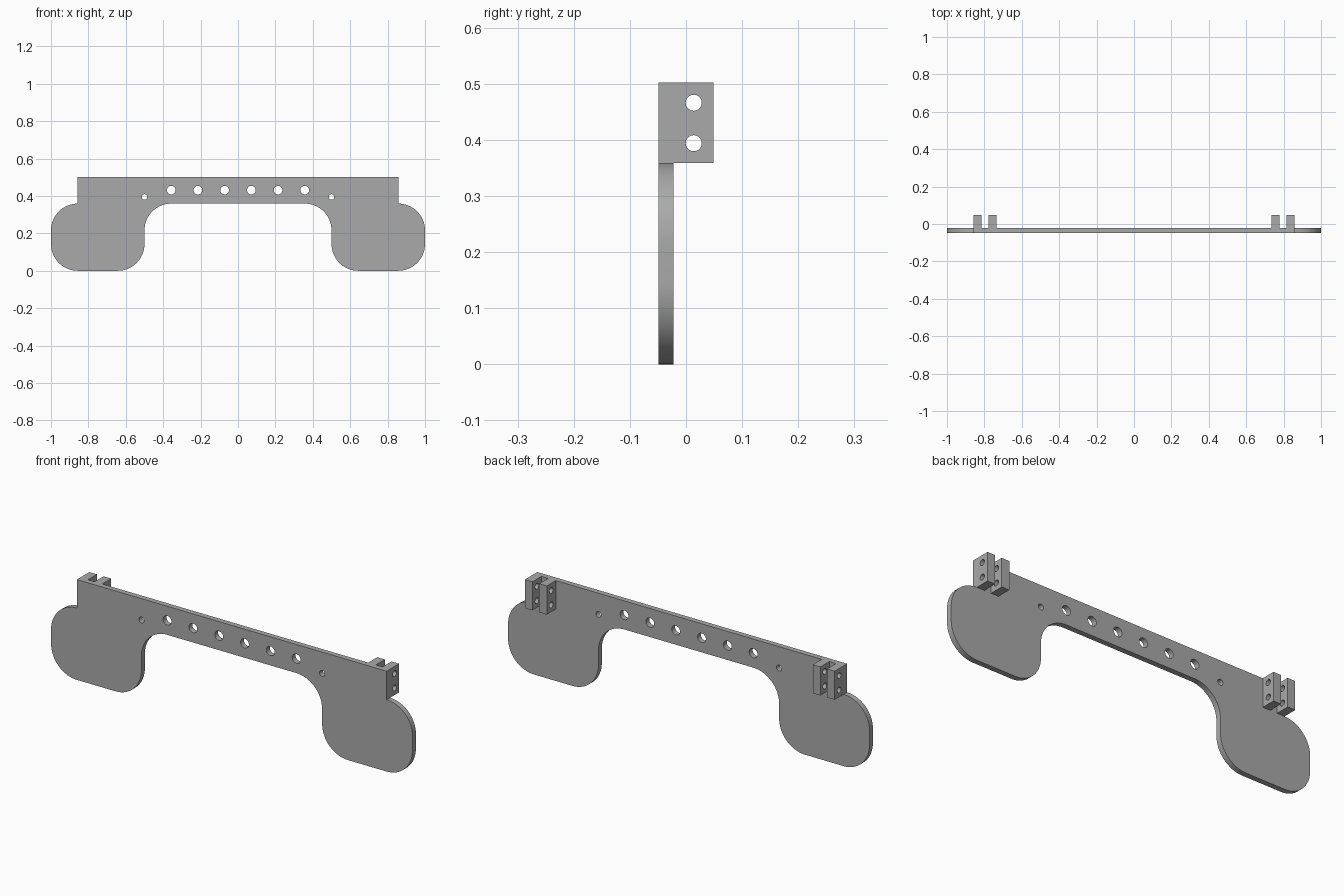
import bpy, bmesh
from math import sin, cos, pi, radians
from mathutils import Matrix

cube = bpy.data.objects.get("Cube")
if cube:
    bpy.data.objects.remove(cube, do_unlink=True)

grey = bpy.data.materials.new("plain grey")
grey.use_nodes = True
colour = (0.4, 0.4, 0.4, 1)
grey.diffuse_color = colour
grey.node_tree.nodes["Principled BSDF"].inputs["Base Color"].default_value = colour

R = 0.143              # radius of all large corners
TOP, UNDER = 0.502, 0.359
FRONT, BACK, LUG_BACK = -0.049, -0.022, 0.049


def arc(cx, cy, r, start, end, steps=16):
    """Points along an arc, angles in degrees."""
    angles = [radians(start + (end - start) * i / steps) for i in range(steps + 1)]
    return [(cx + r * cos(a), cy + r * sin(a)) for a in angles]


def hole(cx, cy, r):
    return arc(cx, cy, r, 0, 360, 32)[:-1]


def extruded(name, loops, thickness, matrix):
    """Fill an outline with holes, give it thickness and place it."""
    curve = bpy.data.curves.new(name + " profile", "CURVE")
    curve.dimensions = "2D"
    curve.fill_mode = "BOTH"
    curve.extrude = thickness / 2
    for loop in loops:
        spline = curve.splines.new("POLY")
        spline.points.add(len(loop) - 1)
        for point, (x, y) in zip(spline.points, loop):
            point.co = (x, y, 0, 1)
        spline.use_cyclic_u = True
    helper = bpy.data.objects.new(name + " helper", curve)
    bpy.context.collection.objects.link(helper)
    graph = bpy.context.evaluated_depsgraph_get()
    mesh = bpy.data.meshes.new_from_object(helper.evaluated_get(graph))
    bpy.data.objects.remove(helper, do_unlink=True)

    bm = bmesh.new()
    bm.from_mesh(mesh)
    bmesh.ops.remove_doubles(bm, verts=bm.verts, dist=1e-5)
    bmesh.ops.transform(bm, matrix=matrix, verts=bm.verts)
    bmesh.ops.recalc_face_normals(bm, faces=bm.faces)
    bm.to_mesh(mesh)
    bm.free()
    mesh.materials.clear()
    mesh.materials.append(grey)

    obj = bpy.data.objects.new(name, mesh)
    bpy.context.collection.objects.link(obj)
    bpy.ops.object.select_all(action="DESELECT")
    obj.select_set(True)
    bpy.context.view_layer.objects.active = obj
    bpy.ops.object.shade_smooth_by_angle(angle=radians(30))
    return obj


# Plate: half outline from the bridge underside round the foot to the top
half = (arc(0.5 - R, UNDER - R, R, 90, 0)
        + arc(0.5 + R, R, R, 180, 270)
        + arc(1 - R, R, R, 270, 360)
        + arc(1 - R, UNDER - R, R, 0, 90)
        + [(1 - R, TOP)])
outline = half + [(-x, z) for x, z in reversed(half)]

# Row of bolt holes with a smaller pin hole at each end
holes = [hole((i - 2.5) / 7, 0.431, 0.023) for i in range(6)]
holes += [hole(side * 0.5, 0.395, 0.0145) for side in (-1, 1)]
upright = Matrix.Translation((0, (FRONT + BACK) / 2, 0)) @ Matrix.Rotation(pi / 2, 4, "X")
extruded("plate", [outline] + holes, BACK - FRONT, upright)

# Drilled lugs: a pair at each end, on the back of the plate
lug_outline = [(BACK, UNDER), (LUG_BACK, UNDER), (LUG_BACK, TOP), (BACK, TOP)]
lug_holes = [hole(0.0137, z, 0.0143) for z in (0.394, 0.466)]
sideways = Matrix(((0, 0, 1, 0), (1, 0, 0, 0), (0, 1, 0, 0), (0, 0, 0, 1)))
for side, side_name in ((1, "left"), (-1, "right")):
    for x, place in ((0.836, "outer"), (0.757, "inner")):
        extruded(f"{side_name}_{place}_lug", [lug_outline] + lug_holes, 0.042,
                 Matrix.Translation((side * x, 0, 0)) @ sideways)
